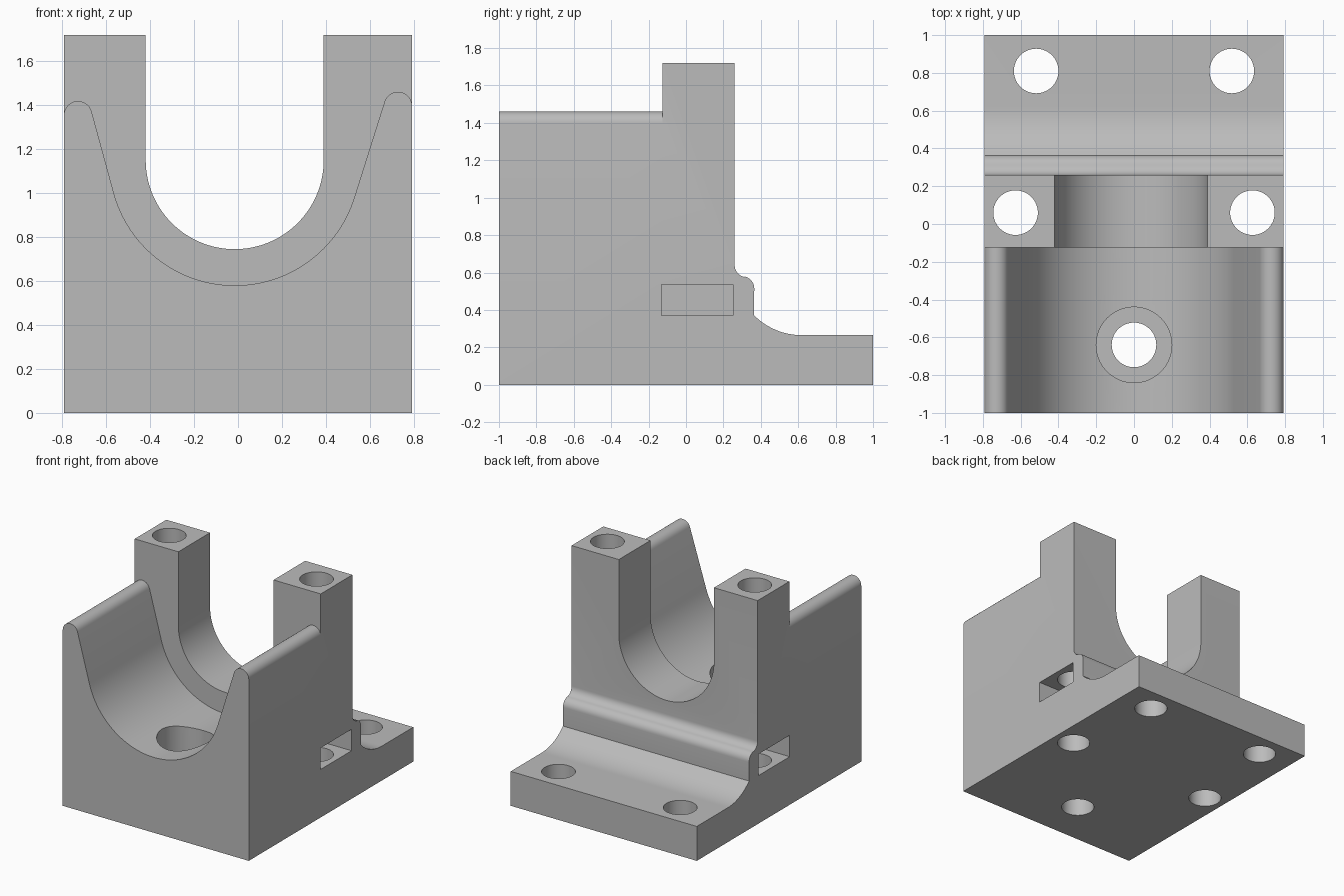
import bpy
from math import cos, sin, radians

cube = bpy.data.objects.get("Cube")
if cube:
    bpy.data.objects.remove(cube, do_unlink=True)

grey = bpy.data.materials.new("plain_grey")
grey.use_nodes = True
grey.diffuse_color = (0.5, 0.5, 0.5, 1)
grey.node_tree.nodes["Principled BSDF"].inputs["Base Color"].default_value = grey.diffuse_color


def arc(cx, cz, r, start, end, steps=16):
    angles = [radians(start + (end - start) * i / steps) for i in range(steps + 1)]
    return [(cx + r * cos(a), cz + r * sin(a)) for a in angles]


def prism(name, outline, axis, low, high):
    """Extrude a closed outline along x, y or z."""
    place = {"x": lambda u, v, w: (w, u, v),
             "y": lambda u, v, w: (u, w, v),
             "z": lambda u, v, w: (u, v, w)}[axis]
    n = len(outline)
    verts = [place(u, v, w) for w in (low, high) for u, v in outline]
    faces = [tuple(reversed(range(n))), tuple(range(n, 2 * n))]
    faces += [(i, (i + 1) % n, (i + 1) % n + n, i + n) for i in range(n)]
    if axis == "y":
        faces = [f[::-1] for f in faces]
    mesh = bpy.data.meshes.new(name)
    mesh.from_pydata(verts, [], faces)
    mesh.materials.append(grey)
    obj = bpy.data.objects.new(name, mesh)
    bpy.context.collection.objects.link(obj)
    return obj


def cut(target, cutter):
    cutter.hide_render = True
    mod = target.modifiers.new("cut", "BOOLEAN")
    mod.operation = "DIFFERENCE"
    mod.solver = "EXACT"
    mod.object = cutter
    bpy.context.view_layer.objects.active = target
    bpy.ops.object.modifier_apply(modifier=mod.name)
    bpy.data.objects.remove(cutter, do_unlink=True)


def drill(target, x, y, r, low=-0.1, high=2):
    cut(target, prism("drill", arc(x, y, r, 0, 360, 64)[:-1], "z", low, high))


# Full block with flange, cove and stepped back, from its side profile (counterclockwise)
side = [(-1, 0), (1, 0), (1, 0.265)]
side += arc(0.62, 0.627, 0.362, 270, 225)
side += arc(0.3, 0.515, 0.065, 0, 80, 8)
side += arc(0.325, 0.64, 0.065, 260, 180, 8)
side += [(0.26, 1.72), (-1, 1.72)]
bracket = prism("saddle_bracket", side, "x", -0.792, 0.792)

# Wide front trough with rounded rails
trough = [(-0.9, 1.355)] + arc(-0.728, 1.355, 0.064, 180, 15)
trough += arc(-0.015, 1.15, 0.57, 195, 343, 64)
trough += arc(0.728, 1.397, 0.064, 163, 0) + [(0.9, 1.397), (0.9, 2), (-0.9, 2)]
cut(bracket, prism("trough_cutter", trough, "y", -1.1, -0.125))

# Narrower U between the two uprights
slot = arc(-0.015, 1.15, 0.405, 180, 360, 64) + [(0.39, 2), (-0.42, 2)]
cut(bracket, prism("saddle_cutter", slot, "y", -0.3, 0.4))

# Bolt holes in flange and uprights, and nut pockets in the sides
for s in (-1, 1):
    drill(bracket, s * 0.518, 0.81, 0.118)
    drill(bracket, s * 0.627, 0.06, 0.118)
    pocket = [(-0.13, 0.37), (0.25, 0.37), (0.25, 0.535), (-0.13, 0.535)]
    low, high = sorted((s * 0.44, s * 0.9))
    cut(bracket, prism("pocket_cutter", pocket, "x", low, high))

# Counterbored hole in the trough floor
drill(bracket, 0, -0.64, 0.2, low=0.265)
drill(bracket, 0, -0.64, 0.118)

bpy.ops.object.select_all(action="DESELECT")
bracket.select_set(True)
bpy.context.view_layer.objects.active = bracket
bpy.ops.object.shade_smooth_by_angle(angle=radians(30))
